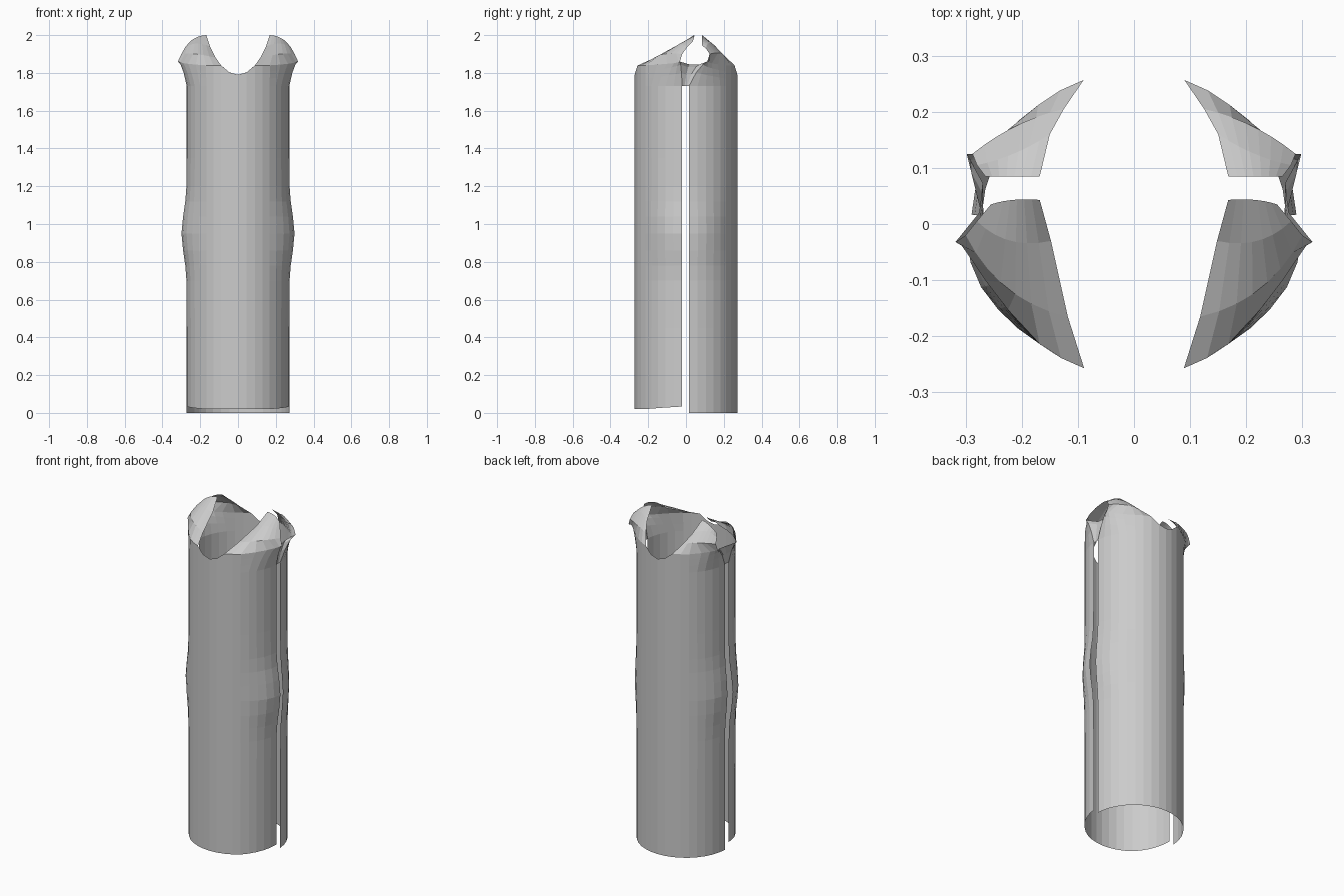
import bpy, bmesh, math
from mathutils import Vector

cube = bpy.data.objects.get("Cube")
if cube:
    bpy.data.objects.remove(cube)

cloth = bpy.data.materials.new("grey_cloth")
cloth.use_nodes = True
GREY = (0.6, 0.6, 0.6, 1)
cloth.diffuse_color = GREY
cloth.node_tree.nodes["Principled BSDF"].inputs["Base Color"].default_value = GREY

RADIUS = 0.272
COLS = 10            # columns from the side slit to the centre line
NECK_COL = 7         # last column that carries on up to the shoulder
CHEST = 1.73         # height where the slit closes under the arm


def make_object(name, grids):
    """Join point grids into one flat-shaded sheet, mirrored left to right."""
    bm = bmesh.new()
    for grid in grids:
        verts = [[bm.verts.new(p) for p in row] for row in grid]
        for low, high in zip(verts, verts[1:]):
            for i in range(len(low) - 1):
                bm.faces.new((low[i], low[i + 1], high[i + 1], high[i]))
    bmesh.ops.remove_doubles(bm, verts=bm.verts, dist=0.0005)
    bmesh.ops.recalc_face_normals(bm, faces=bm.faces)
    # make the sheet face outwards
    if sum(f.normal.dot(Vector((*f.calc_center_median().xy, 0))) for f in bm.faces) < 0:
        bmesh.ops.reverse_faces(bm, faces=bm.faces)
    mesh = bpy.data.meshes.new(name)
    bm.to_mesh(mesh)
    bm.free()
    mesh.materials.append(cloth)
    obj = bpy.data.objects.new(name, mesh)
    bpy.context.collection.objects.link(obj)
    mirror = obj.modifiers.new("mirror", 'MIRROR')
    mirror.use_clip = True
    return obj


def bend(start, middle, end, count):
    """Row of points on a curve through three points."""
    control = 2 * middle - (start + end) / 2
    ts = [i / (count - 1) for i in range(count)]
    return [start * (1 - t) ** 2 + control * 2 * t * (1 - t) + end * t * t for t in ts]


def tube_rows(side, slit, hem, hem_rise, hip, tip):
    """Half of one body panel, flaring to the armhole tip at the top."""
    first = math.asin(slit / RADIUS)
    heights = [0, 0.2, 0.45, 0.7, 0.78, 0.86, 0.95, 1.04, 1.12, 1.2, 1.35, 1.55, CHEST]
    levels = [(z, 0) for z in heights] + [(CHEST, t) for t in (0.35, 0.7, 1)]
    rows = []
    for z, t in levels:
        row = []
        for c in range(COLS):
            a = first + (math.pi / 2 - first) * c / (COLS - 1)
            near = max(0, 1 - a / math.radians(52))
            swell = hip * math.exp(-((z - 0.95) / 0.15) ** 2) * min(1, near * 1.6)
            x = math.cos(a) * (RADIUS + swell)
            y = side * math.sin(a) * (RADIUS + swell * 0.5)
            if c == COLS - 1:
                x = 0
            top = 1.79 + 0.05 * min(1, x / 0.09) ** 2
            height = max(z, hem + hem_rise * near) + t * (top - CHEST)
            p = Vector((x, y, height))
            if t:
                p = p.lerp(tip, near * 1.08 * t if c else t)
            row.append(p)
        rows.append(row)
    return rows


def yoke_rows(crease, edges):
    """Shoulder piece: from the crease up to the shoulder edge."""
    rows = [crease[:NECK_COL + 1]]
    for arm, middle, neck in edges:
        rows.append(bend(Vector(arm), Vector(middle), Vector(neck), NECK_COL + 1))
    return rows


# Front panel with its shoulder pieces
front = tube_rows(-1, 0.02, 0.02, 0.015, 0.028, Vector((0.318, -0.032, 1.86)))
front_yoke = yoke_rows(front[-1], [
    ((0.3, -0.02, 1.9), (0.225, -0.115, 1.9), (0.118, -0.165, 1.88)),
    ((0.28, 0.005, 1.935), (0.22, -0.03, 1.955), (0.148, -0.03, 1.94)),
    ((0.255, 0.035, 1.965), (0.215, 0.043, 1.99), (0.168, 0.043, 2.0)),
])
make_object("front_panel", [front, front_yoke])

# Back panel with its shoulder pieces
back = tube_rows(1, 0.016, 0, 0, 0.018, Vector((0.298, 0.125, 1.865)))
back_yoke = yoke_rows(back[-1], [
    ((0.288, 0.125, 1.9), (0.21, 0.175, 1.905), (0.125, 0.205, 1.89)),
    ((0.28, 0.105, 1.93), (0.215, 0.125, 1.96), (0.15, 0.16, 1.935)),
    ((0.265, 0.085, 1.945), (0.22, 0.085, 1.98), (0.168, 0.085, 2.0)),
])
make_object("back_panel", [back, back_yoke])

# Underarm gussets that join the panels above the slits
gusset = []
for f_row, b_row in zip(front[-4:], back[-4:]):
    f, b = f_row[0], b_row[0]
    middle = (f + b) / 2
    middle.x = 0.268
    middle.z -= 0.15 * (middle.z - CHEST)
    gusset.append(bend(f, middle, b, 4))
make_object("underarm_gusset", [gusset])
